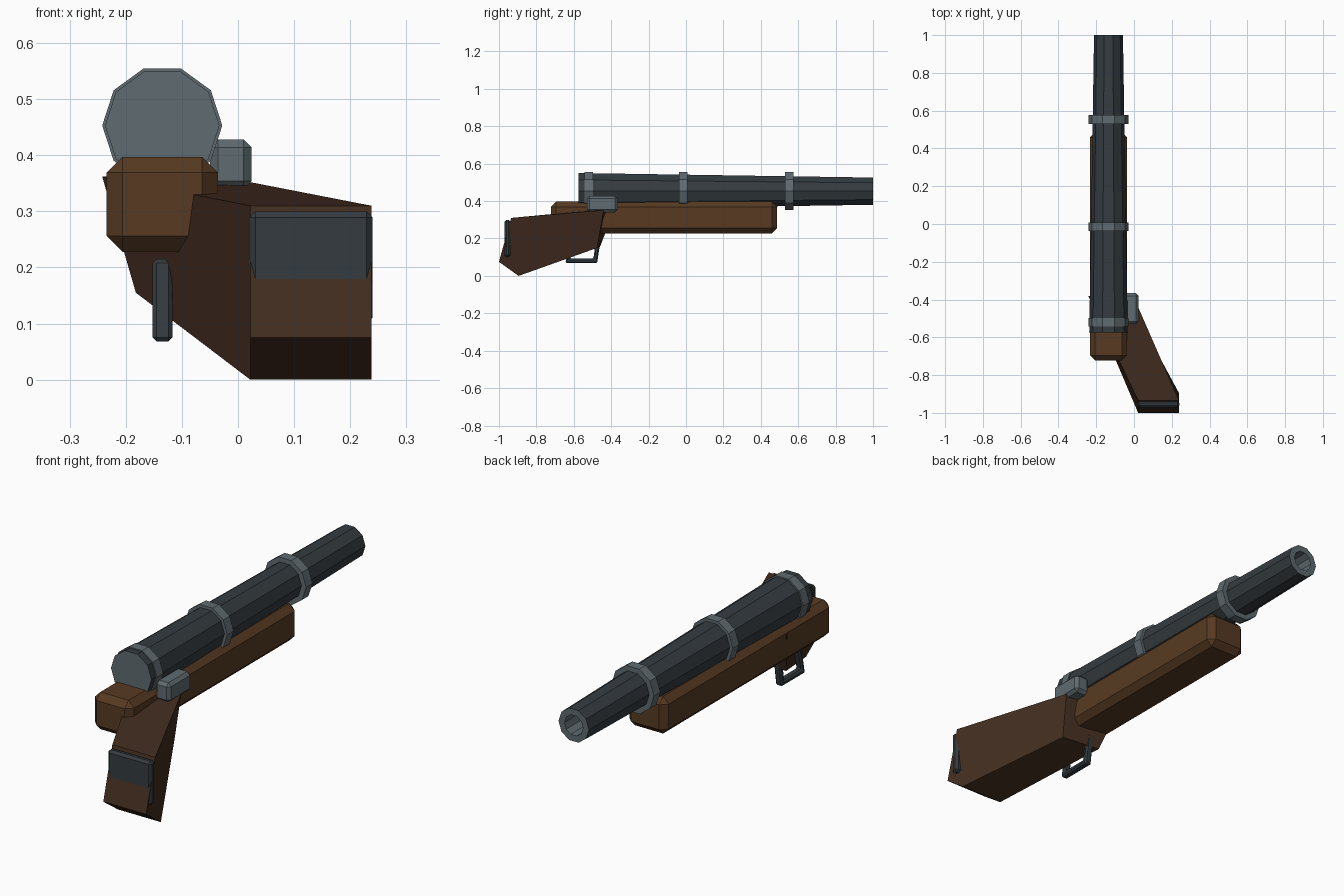
import bpy, bmesh, math

if "Cube" in bpy.data.objects:
    bpy.data.objects.remove(bpy.data.objects["Cube"])

def mat(name, col):
    m = bpy.data.materials.new(name)
    m.diffuse_color = (*col, 1)
    m.use_nodes = True
    m.node_tree.nodes["Principled BSDF"].inputs["Base Color"].default_value = m.diffuse_color
    return m

WOOD = mat("wood", (0.095, 0.042, 0.016))
DARK_WOOD = mat("dark_wood", (0.055, 0.026, 0.014))
IRON = mat("dark_iron", (0.034, 0.044, 0.050))
STEEL = mat("steel", (0.115, 0.145, 0.160))
AXIS_X, AXIS_Z = -0.135, 0.453   # barrel axis

def finish(name, bm, mats, bevel=0):
    bmesh.ops.recalc_face_normals(bm, faces=bm.faces[:])
    me = bpy.data.meshes.new(name)
    bm.to_mesh(me)
    bm.free()
    ob = bpy.data.objects.new(name, me)
    bpy.context.collection.objects.link(ob)
    for m in mats:
        me.materials.append(m)
    if bevel:
        b = ob.modifiers.new("bevel", 'BEVEL')
        b.width, b.segments, b.limit_method = bevel, 1, 'ANGLE'
    return ob

def box(name, lo, hi, m, bevel):
    bm = bmesh.new()
    bmesh.ops.create_cube(bm, size=1)
    for v in bm.verts:
        v.co = [(a + b) / 2 + c * (b - a) for a, b, c in zip(lo, hi, v.co)]
    return finish(name, bm, [m], bevel)

def turned(name, profile, mats, slots, sides=10):
    """Ten-sided loft along y from (y, radius) stations, capped at both ends."""
    bm = bmesh.new()
    rings = [[bm.verts.new((AXIS_X + r * math.cos(math.tau * i / sides), y,
                            AXIS_Z + r * math.sin(math.tau * i / sides)))
              for i in range(sides)] for y, r in profile]
    for a, b, s in zip(rings, rings[1:], slots):
        for i in range(sides):
            j = (i + 1) % sides
            bm.faces.new((a[i], a[j], b[j], b[i])).material_index = s
    for r in (rings[0], rings[-1]):
        bm.faces.new(r).material_index = len(mats) - 1
    return finish(name, bm, mats)

def loft(name, left, right, m, bevel=0):
    """Solid between two matching outlines."""
    bm = bmesh.new()
    a = [bm.verts.new(p) for p in left]
    b = [bm.verts.new(p) for p in right]
    bm.faces.new(a)
    bm.faces.new(b)
    for i in range(len(a)):
        j = (i + 1) % len(a)
        bm.faces.new((a[i], a[j], b[j], b[i]))
    return finish(name, bm, [m], bevel)

# Tapered barrel with steel breech, muzzle face and bore
turned("barrel", [(-0.575, 0.102), (1.0, 0.0765), (1.0, 0.047), (0.85, 0.047)],
       [IRON, STEEL], [0, 1, 1])

# Barrel bands
for i, y in enumerate((-0.52, -0.014, 0.553)):
    turned(f"barrel_band_{i + 1}", [(y - 0.023, 0.107), (y + 0.023, 0.107)], [STEEL], [0])

# Long forestock under the barrel
box("forestock", (-0.234, -0.723, 0.228), (-0.036, 0.487, 0.397), WOOD, 0.028)

# Angled shoulder stock
rear = [(-0.935, 0.31), (-1.0, 0.075), (-0.895, 0.0)]
loft("shoulder_stock",
     [(0.022, y, z) for y, z in rear] + [(-0.182, -0.46, 0.155), (-0.242, -0.38, 0.362)],
     [(0.238, y, z) for y, z in rear] + [(0.012, -0.475, 0.15), (0.022, -0.44, 0.352)],
     DARK_WOOD)

# Plate on the butt of the stock
box("butt_plate", (0.02, -0.971, 0.1), (0.24, -0.937, 0.3), IRON, 0.011)

# Lock block beside the breech
box("lock_block", (-0.05, -0.53, 0.34), (0.024, -0.366, 0.428), STEEL, 0.014)

# Trigger guard
guard = [(-0.645, 0.068), (-0.475, 0.068), (-0.45, 0.24), (-0.475, 0.24),
         (-0.495, 0.092), (-0.62, 0.092), (-0.59, 0.215), (-0.615, 0.215)]
loft("trigger_guard", [(-0.152, y, z) for y, z in guard],
     [(-0.117, y, z) for y, z in guard], IRON, 0.007)
